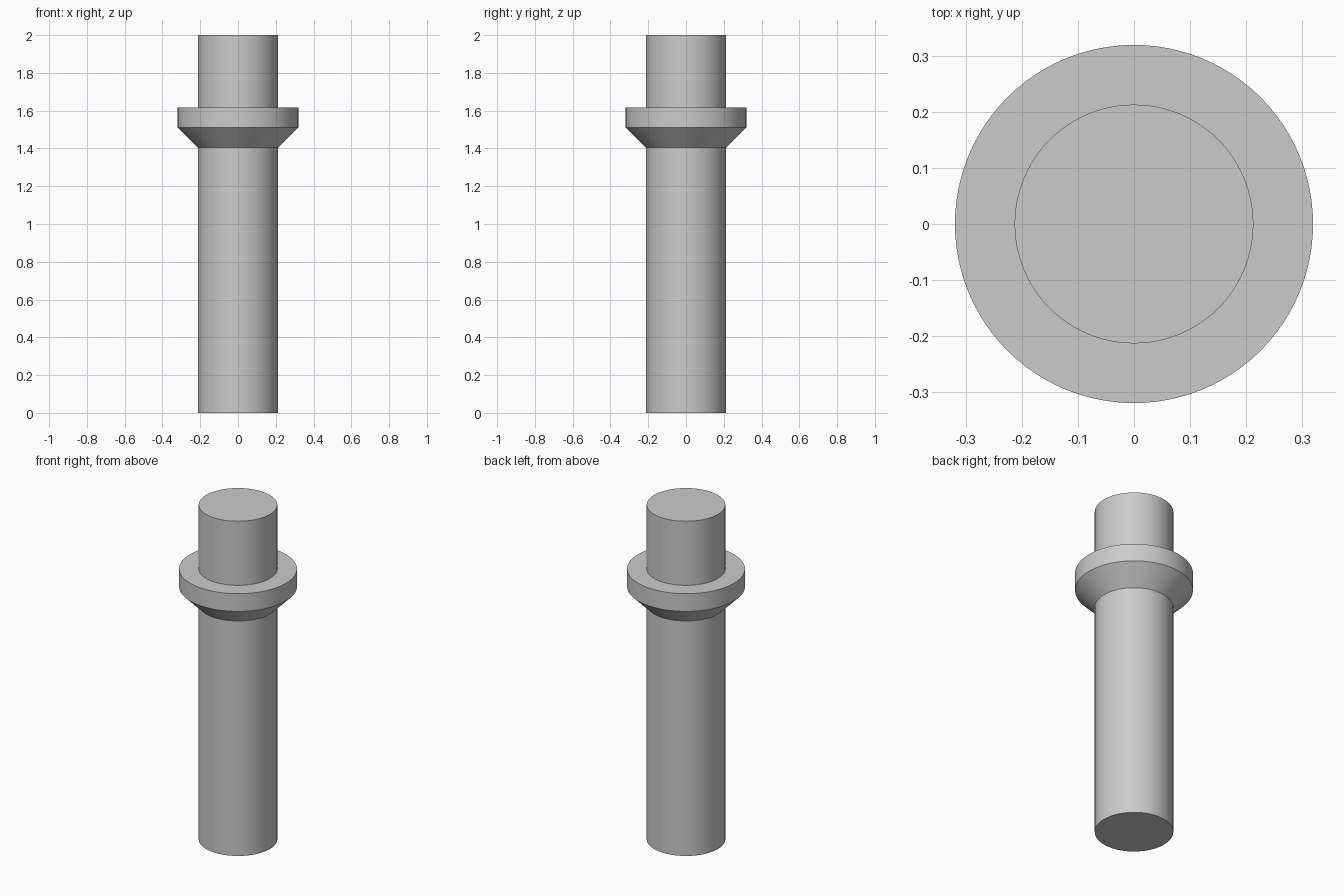
import bpy
import bmesh
import math

cube = bpy.data.objects.get("Cube")
if cube:
    bpy.data.objects.remove(cube, do_unlink=True)

SEGMENTS = 96
SHAFT_RADIUS = 2 / 9.4
COLLAR_RADIUS = 1.5 * SHAFT_RADIUS

# Plain grey material
grey = bpy.data.materials.new("light_grey")
grey.use_nodes = True
colour = (0.6, 0.6, 0.6, 1)
grey.diffuse_color = colour
grey.node_tree.nodes["Principled BSDF"].inputs["Base Color"].default_value = colour

# Half outline of the pin: shaft, tapered collar underside, collar rim, top stub
profile = [
    (SHAFT_RADIUS, 0),
    (SHAFT_RADIUS, 1.404),
    (COLLAR_RADIUS, 1.511),
    (COLLAR_RADIUS, 1.617),
    (SHAFT_RADIUS, 1.617),
    (SHAFT_RADIUS, 2),
]

# Turn the outline into rings, bridge them and cap both ends
bm = bmesh.new()
rings = []
for radius, z in profile:
    angles = [math.tau * i / SEGMENTS for i in range(SEGMENTS)]
    rings.append([bm.verts.new((radius * math.cos(a), radius * math.sin(a), z)) for a in angles])
for low, high in zip(rings, rings[1:]):
    for i in range(SEGMENTS):
        j = (i + 1) % SEGMENTS
        bm.faces.new((low[i], low[j], high[j], high[i]))
bm.faces.new(rings[0][::-1])
bm.faces.new(rings[-1])
bmesh.ops.recalc_face_normals(bm, faces=bm.faces[:])

mesh = bpy.data.meshes.new("collared_pin")
bm.to_mesh(mesh)
bm.free()
mesh.materials.append(grey)
pin = bpy.data.objects.new("collared_pin", mesh)
bpy.context.collection.objects.link(pin)

# Smooth round sides, crisp rims
bpy.ops.object.select_all(action="DESELECT")
pin.select_set(True)
bpy.context.view_layer.objects.active = pin
bpy.ops.object.shade_smooth_by_angle(angle=math.radians(30))
